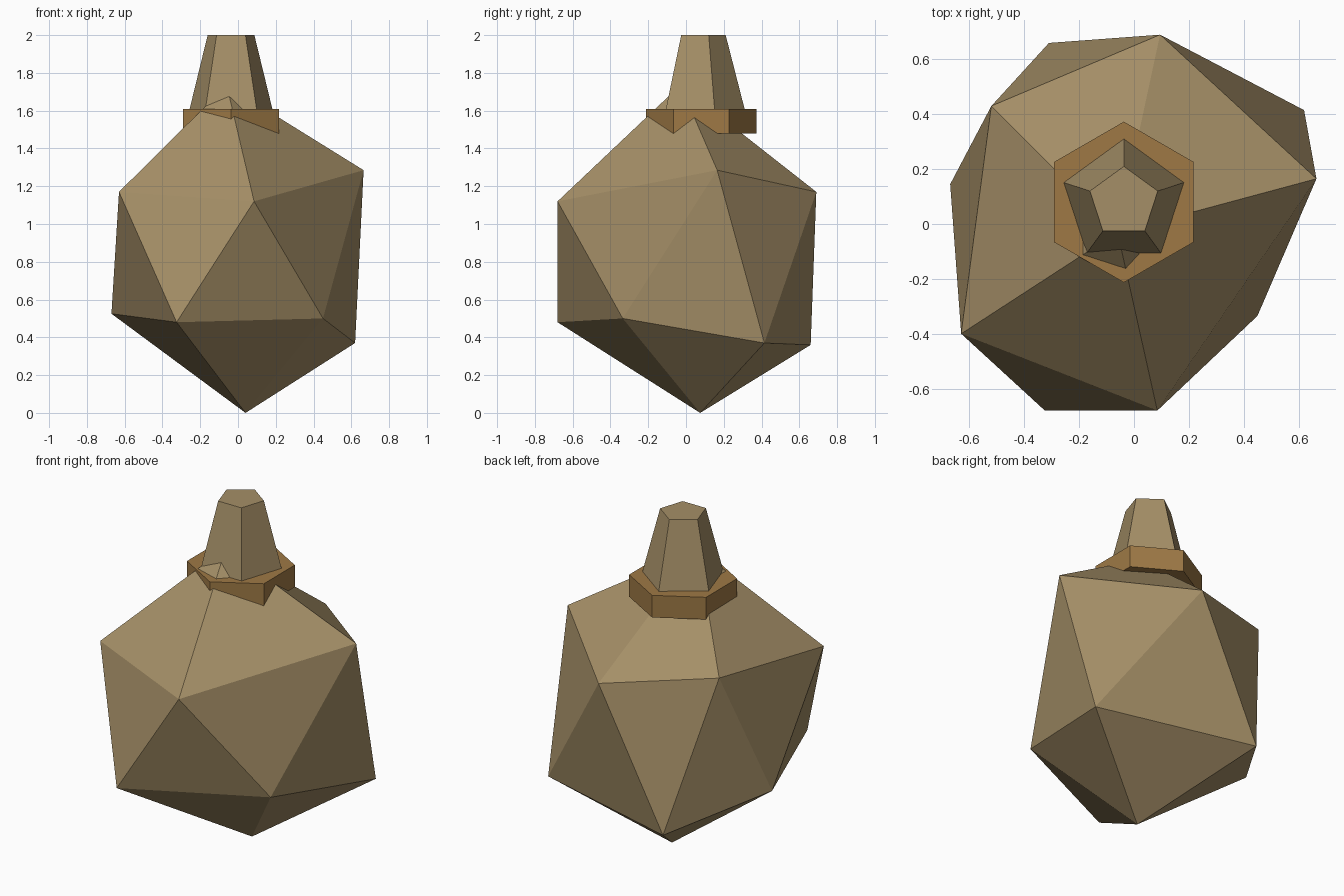
import bpy
import bmesh
from math import radians
from mathutils import Matrix, Vector

default_cube = bpy.data.objects.get("Cube")
if default_cube:
    bpy.data.objects.remove(default_cube, do_unlink=True)


def make_material(name, color):
    material = bpy.data.materials.new(name)
    material.use_nodes = True
    material.diffuse_color = color
    shader = material.node_tree.nodes["Principled BSDF"]
    shader.inputs["Base Color"].default_value = color
    shader.inputs["Roughness"].default_value = 0.9
    return material


def finish(name, bm, material):
    bmesh.ops.recalc_face_normals(bm, faces=bm.faces)
    mesh = bpy.data.meshes.new(name)
    bm.to_mesh(mesh)
    bm.free()
    mesh.materials.append(material)
    part = bpy.data.objects.new(name, mesh)
    bpy.context.collection.objects.link(part)
    return part


def make_prism(name, sides, bottom_radius, top_radius, bottom, top, material):
    """Flat-sided tapered prism on the neck axis, one corner facing the back."""
    bm = bmesh.new()
    bmesh.ops.create_cone(bm, cap_ends=True, segments=sides, radius1=bottom_radius,
                          radius2=top_radius, depth=top - bottom)
    # Turn the first corner to +y whatever its starting direction
    corner = bm.verts[:][0].co.to_2d()
    turn = corner.angle_signed(Vector((0, 1)))
    placed = Matrix.Translation((NECK_X, NECK_Y, (bottom + top) / 2))
    bmesh.ops.transform(bm, verts=bm.verts, matrix=placed @ Matrix.Rotation(-turn, 4, "Z"))
    return finish(name, bm, material)


NECK_X, NECK_Y = -0.037, 0.08
tan = make_material("weathered_tan", (0.376, 0.275, 0.136, 1))
bronze = make_material("bronze_brown", (0.342, 0.191, 0.060, 1))

# Body: an uneven twenty-sided lump from two staggered rings and two tips
upper_ring = [(-0.63, -0.40, 1.17), (0.085, -0.68, 1.12), (0.665, 0.165, 1.285),
              (0.095, 0.69, 1.17), (-0.52, 0.43, 1.267)]
lower_ring = [(-0.325, -0.68, 0.48), (0.45, -0.335, 0.50), (0.62, 0.415, 0.37),
              (-0.31, 0.66, 0.36), (-0.67, 0.145, 0.525)]
bm = bmesh.new()
upper = [bm.verts.new(co) for co in upper_ring]
lower = [bm.verts.new(co) for co in lower_ring]
top_tip = bm.verts.new((-0.06, -0.03, 1.735))
bottom_tip = bm.verts.new((0.04, 0.075, 0))
for i in range(5):
    j = (i + 1) % 5
    bm.faces.new((upper[i], upper[j], top_tip))
    bm.faces.new((upper[i], lower[i], upper[j]))
    bm.faces.new((lower[i], lower[j], upper[j]))
    bm.faces.new((lower[j], lower[i], bottom_tip))
finish("body", bm, tan)

# Collar and tapered neck
make_prism("collar", 6, 0.293, 0.293, 1.478, 1.61, bronze)
make_prism("neck", 5, 0.23, 0.13, 1.61, 2.0, tan)
